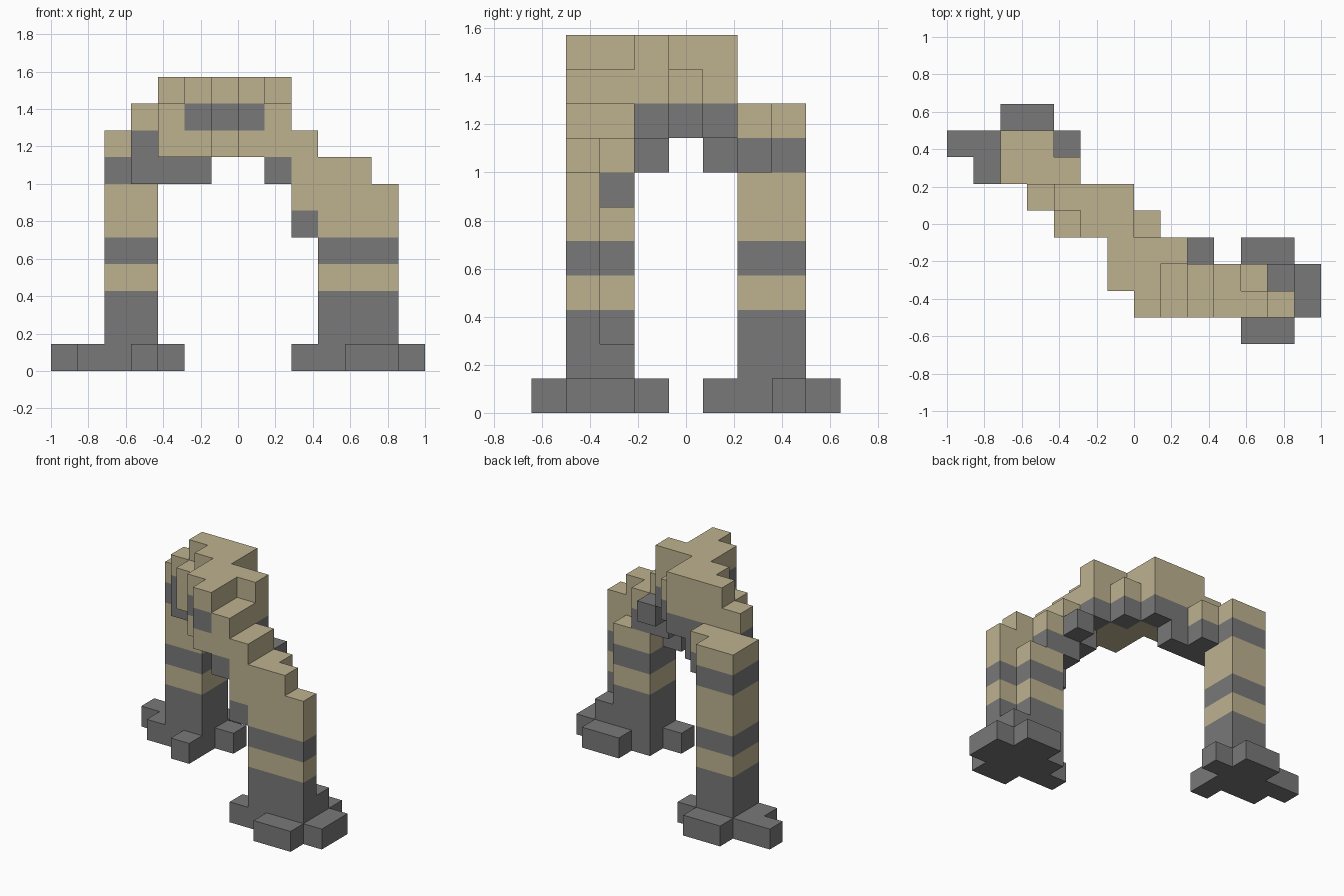
import bpy
import bmesh
from mathutils import Vector

cube = bpy.data.objects.get("Cube")
if cube:
    bpy.data.objects.remove(cube, do_unlink=True)

BLOCK = 2 / 14
ORIGIN = Vector((-1, -4.5 * BLOCK, 0))


def make_material(name, rgb):
    mat = bpy.data.materials.new(name)
    mat.use_nodes = True
    colour = (*rgb, 1)
    mat.diffuse_color = colour
    mat.node_tree.nodes["Principled BSDF"].inputs["Base Color"].default_value = colour
    return mat


MATERIALS = [make_material("sandstone", (0.51, 0.445, 0.28)),
             make_material("dark grey stone", (0.19, 0.19, 0.19))]

blocks = {}  # grid cell -> (part name, colour letter)


def stack(part, xs, ys, base, colours):
    """Fill the given cells upward from base, one colour letter per layer."""
    for x in xs:
        for y in ys:
            for level, letter in enumerate(colours):
                blocks[x, y, base + level] = (part, letter)


def span(first, last):
    return range(first, last + 1)


# Legs: banded columns; letters are g = grey, s = sandstone
BANDS = "gggsg"
stack("rear_leg", span(2, 3), span(6, 7), 0, BANDS + "ssgs")
stack("front_leg", span(10, 11), span(1, 2), 0, BANDS + "s")
stack("front_leg", [12], [1], 0, BANDS + "ss")
stack("front_leg", [12], [2], 0, "gg")

# Feet: low blocks spreading out around each leg
stack("rear_foot", span(2, 3), [8], 0, "g")
stack("rear_foot", [1], span(6, 7), 0, "g")
stack("rear_foot", [0, 4], [7], 0, "g")
stack("rear_foot", [3], [5], 0, "g")
stack("front_foot", span(11, 12), [0, 3], 0, "g")
stack("front_foot", [13], span(1, 2), 0, "g")
stack("front_foot", [9], [1], 0, "g")

# Stepped shoulder above the front leg
stack("front_shoulder", span(10, 11), [1], 6, "ss")
stack("front_shoulder", [10], [2], 6, "gs")
stack("front_shoulder", [9], [1], 5, "gsss")
stack("front_shoulder", [9], [2], 6, "gss")
stack("front_shoulder", [9], [3], 7, "g")
stack("front_shoulder", [8], span(1, 2), 7, "gss")

# Stepped shoulder beside the rear leg
stack("rear_shoulder", [4], [6], 7, "gs")
stack("rear_shoulder", [3], [5], 7, "ggs")
stack("rear_shoulder", [4], [4], 8, "ss")

# Crown of the arch, with a grey band on its front
stack("arch_crown", span(4, 5), [5], 7, "ggss")
stack("arch_crown", [6], [5], 8, "gss")
stack("arch_crown", [7], [4], 8, "gs")
stack("arch_crown", [8], [3], 8, "gss")
stack("arch_crown", span(5, 6), [4], 8, "sgs")
stack("arch_crown", span(6, 7), span(2, 3), 8, "sgs")
stack("arch_crown", [7], [1], 8, "sgs")


def add_visible_faces(bm, cell):
    """Add the sides of a block that are not covered by a neighbour."""
    centre = Vector(cell) + Vector((0.5, 0.5, 0.5))
    for axis in range(3):
        for sign in (-1, 1):
            normal = Vector((0, 0, 0))
            normal[axis] = sign
            neighbour = tuple(int(c + n) for c, n in zip(cell, normal))
            if neighbour in blocks:
                continue
            u = Vector((0, 0, 0))
            u[(axis + 1) % 3] = 0.5
            v = normal.cross(u)
            middle = centre + normal / 2
            corners = [middle - u - v, middle + u - v, middle + u + v, middle - u + v]
            face = bm.faces.new([bm.verts.new(ORIGIN + c * BLOCK) for c in corners])
            face.material_index = "sg".index(blocks[cell][1])


# One mesh object for each part
for part in sorted({p for p, _ in blocks.values()}):
    bm = bmesh.new()
    for cell, (owner, _) in blocks.items():
        if owner == part:
            add_visible_faces(bm, cell)
    bmesh.ops.remove_doubles(bm, verts=bm.verts[:], dist=BLOCK / 100)
    mesh = bpy.data.meshes.new(part)
    bm.to_mesh(mesh)
    bm.free()
    for mat in MATERIALS:
        mesh.materials.append(mat)
    bpy.context.collection.objects.link(bpy.data.objects.new(part, mesh))
